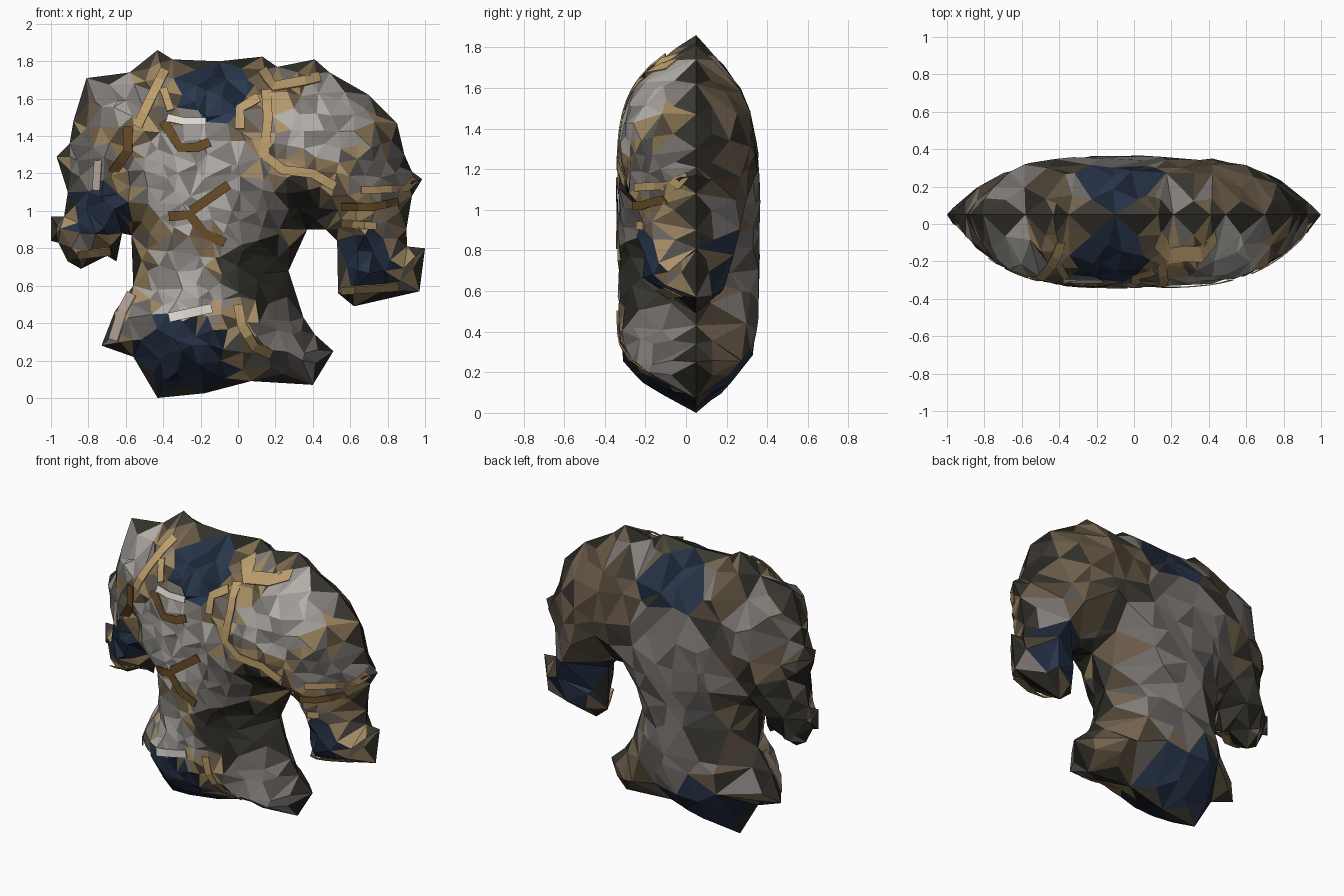
import bpy, bmesh, math, random
from mathutils import Vector as V
from mathutils.geometry import delaunay_2d_cdt, intersect_point_line

if "Cube" in bpy.data.objects:
    bpy.data.objects.remove(bpy.data.objects["Cube"])

random.seed(4)
SEAM_Y = 0.05

# Front silhouette (x, z), clockwise, one profile per body part
collar = [(-.58, 1.74), (-.43, 1.86), (-.35, 1.81), (-.1, 1.80), (.13, 1.825), (.21, 1.77)]
long_sleeve = [(.41, 1.81), (.49, 1.74), (.70, 1.62), (.85, 1.47), (.89, 1.30), (.93, 1.21),
               (.985, 1.17), (.93, 1.08), (.90, .90), (.905, .81), (1.0, .80), (.97, .57),
               (.62, .49), (.535, .56), (.53, .84), (.47, .90), (.37, .90)]
skirt = [(.27, .68), (.35, .43), (.41, .34), (.51, .25), (.40, .07), (.07, .09), (-.18, .025),
         (-.43, 0), (-.56, .22), (-.73, .28), (-.66, .46), (-.56, .60), (-.57, .87)]
bent_sleeve = [(-.62, .88), (-.65, .73), (-.70, .76), (-.84, .69), (-.91, .73), (-.96, .83),
               (-1, .84), (-1, .97), (-.93, .97), (-.91, 1.10), (-.97, 1.29), (-.90, 1.36),
               (-.88, 1.48), (-.81, 1.71)]
outline = [V(p) for p in reversed(collar + long_sleeve + skirt + bent_sleeve)]
edges = list(zip(outline, outline[1:] + outline[:1]))
crease = (V((-.6, .88)), V((-.62, 1.2)))          # armpit fold of the bent sleeve


def seg_dist(p, a, b):
    q, t = intersect_point_line(p, a, b)
    q = V(q[:2])
    if t < 0 or t > 1:
        q = a if t < 0 else b
    return (p - q).length


def inside(p):
    hit = False
    for a, b in edges:
        if (a.y > p.y) != (b.y > p.y) and p.x < (b.x - a.x) * (p.y - a.y) / (b.y - a.y) + a.x:
            hit = not hit
    return hit


def rim(p):
    return min(seg_dist(p, a, b) for a, b in edges) if inside(p) else 0.0


FRONT = (.38, .31, 5.5)       # thickness, rounding radius, vertical fullness
BACK = (.31, .36, 4)


def puff(p, form):
    """Half thickness of the shell at a silhouette point."""
    amp, radius, full = form
    d = rim(p)
    if d <= 0:
        return 0
    d = min(d, seg_dist(p, *crease) + .1)
    h = 1 - (1 - min(d / radius, 1)) ** 2
    side_limit = 1 - min(abs(p.x), 1) ** 3.5
    height_limit = 1 - abs((p.y - .85) / 1.0) ** full
    return amp * max(0, min(h, side_limit, height_limit))


# Colours
mats = {}


def mat(name, rgb):
    if name not in mats:
        m = bpy.data.materials.new(name)
        m.diffuse_color = (*rgb, 1)
        m.use_nodes = True
        m.node_tree.nodes["Principled BSDF"].inputs["Base Color"].default_value = m.diffuse_color
        mats[name] = m
    return mats[name]


palette = {"grey": (.36, .34, .32), "tan": (.34, .24, .12), "navy": (.018, .03, .058),
           "dark": (.035, .032, .025), "brown": (.13, .095, .06), "stone": (.17, .155, .145)}
SHADES = (.6, 1, 1.3)
shades = [(k, s) for k in palette for s in SHADES]
shade_mats = [mat(f"{k}_{s}", [c * s for c in palette[k]]) for k, s in shades]

# Colour patches: x, z, radius, colour
front_patches = [(-.25, 1.2, .31, "grey"), (.47, 1.5, .22, "grey"), (-.3, .62, .2, "grey"),
                 (-.65, 1.6, .13, "grey"), (.28, .33, .2, "stone"), (.75, 1.2, .14, "stone"),
                 (-.12, 1.66, .18, "navy"), (-.3, .18, .25, "navy"), (-.75, 1.0, .15, "navy"),
                 (.7, .72, .15, "navy"), (.1, .68, .2, "dark"), (.33, 1.03, .14, "dark"),
                 (.08, 1.0, .18, "stone"), (-.8, 1.25, .12, "stone")]
back_patches = [(-.1, 1.1, .38, "stone"), (-.1, 1.65, .2, "navy"), (.5, 1.5, .2, "brown"),
                (-.65, 1.5, .18, "stone"), (-.25, .15, .27, "navy"), (-.1, .55, .25, "stone"),
                (.7, .75, .17, "navy"), (-.78, .95, .18, "dark"), (.3, .3, .2, "brown")]


def shell(name, side, form, step, bump, patches, filler):
    pts = list(outline)
    for a, b in edges:                              # ring just inside the rim
        n = V((a.y - b.y, b.x - a.x)).normalized()
        p = (a + b) / 2 + n * .05
        if rim(p) > .03:
            pts.append(p)
    for i in range(int(2 / step) + 1):              # scattered interior points
        for j in range(int(1.9 / step) + 1):
            p = V((-1 + (i + random.uniform(-.38, .38)) * step,
                   (j + random.uniform(-.38, .38)) * step))
            if rim(p) > .065:
                pts.append(p)
    vs, _, fs, *_ = delaunay_2d_cdt(pts, [], [list(range(len(outline)))], 1, 1e-5)
    bm = bmesh.new()
    bv = []
    for p in vs:
        p = V(p[:2])
        h = puff(p, form) if rim(p) > .01 else 0
        if h:
            h = max(.01, h + random.uniform(-bump, bump))
        bv.append(bm.verts.new((p.x, SEAM_Y + side * h, p.y)))
    for f in fs:
        face = bm.faces.new([bv[i] for i in f])
        face.normal_update()
        if face.normal.y * side < 0:
            face.normal_flip()
        c = face.calc_center_median()
        score, kind = min((math.hypot(c.x - x, c.z - z) / r, k) for x, z, r, k in patches)
        if score > random.uniform(.85, 1.15):
            kind = random.choice(filler)
        if rim(V((c.x, c.z))) < .03:
            kind = "dark"
        face.material_index = shades.index((kind, random.choice(SHADES)))
    me = bpy.data.meshes.new(name)
    bm.to_mesh(me)
    bm.free()
    for m in shade_mats:
        me.materials.append(m)
    ob = bpy.data.objects.new(name, me)
    bpy.context.collection.objects.link(ob)


# Faceted front and back halves meeting at the side seam
shell("front_armour", -1, FRONT, .085, .012, front_patches, ["tan", "tan", "stone", "brown"])
shell("back_armour", 1, BACK, .145, .008, back_patches, ["brown", "brown", "stone", "dark"])


def ribbon(name, path, colour, width=.05):
    """Thin bent strip lying just above the front shell."""
    path = [V(p) for p in path]
    dense = []
    for a, b in zip(path, path[1:]):
        n = max(1, round((b - a).length / .07))
        dense += [a.lerp(b, k / n) for k in range(n)]
    dense.append(path[-1])
    bm = bmesh.new()
    rows = []
    for i, p in enumerate(dense):
        t = (dense[min(i + 1, len(dense) - 1)] - dense[max(i - 1, 0)]).normalized()
        off = V((-t.y, t.x)) * width / 2
        rows.append([bm.verts.new((q.x, SEAM_Y - puff(q, FRONT) - .014, q.y))
                     for q in (p + off, p - off)])
    for r, s in zip(rows, rows[1:]):
        f = bm.faces.new((r[0], r[1], s[1], s[0]))
        f.normal_update()
        if f.normal.y > 0:
            f.normal_flip()
    me = bpy.data.meshes.new(name)
    bm.to_mesh(me)
    bm.free()
    me.materials.append(colour)
    ob = bpy.data.objects.new(name, me)
    bpy.context.collection.objects.link(ob)
    ob.modifiers.new("thickness", "SOLIDIFY").thickness = .006


gold, bronze = mat("gold", (.5, .34, .15)), mat("bronze", (.14, .075, .02))
pale, rose = mat("pale", (.75, .72, .66)), mat("rose", (.5, .4, .34))

# Trim strips
ribbon("right_collar_trim", [(.13, 1.76), (.19, 1.67), (.36, 1.70), (.44, 1.72)], gold)
ribbon("neck_trim", [(.01, 1.44), (.01, 1.55), (.11, 1.61)], gold)
ribbon("left_collar_trim", [(-.39, 1.76), (-.47, 1.6), (-.54, 1.45)], gold)
ribbon("left_neck_trim", [(-.40, 1.66), (-.36, 1.54)], gold, .04)
ribbon("throat_strip", [(-.38, 1.50), (-.29, 1.48), (-.17, 1.48)], pale, .04)
ribbon("upper_chest_strip", [(-.40, 1.48), (-.31, 1.34), (-.22, 1.34), (-.15, 1.37)], bronze)
ribbon("belly_strip_upper", [(-.05, 1.14), (-.25, 1.0)], bronze)
ribbon("belly_strip_lower", [(-.37, .97), (-.26, .98), (-.18, .88), (-.07, .83)], bronze)
ribbon("shoulder_edge_trim", [(.15, 1.65), (.16, 1.5), (.14, 1.3), (.24, 1.22), (.4, 1.2), (.52, 1.13)], gold)
ribbon("elbow_trim", [(.66, 1.11), (.90, 1.12), (.95, 1.17)], gold, .04)
ribbon("elbow_strip", [(.55, 1.02), (.72, 1.02), (.86, 1.05)], bronze, .04)
ribbon("forearm_trim", [(.55, .93), (.74, .92)], gold, .04)
ribbon("cuff_trim", [(.55, .57), (.7, .58), (.86, .59)], gold, .04)
ribbon("skirt_trim", [(0, .5), (.02, .39), (.09, .27), (.18, .23)], gold)
ribbon("waist_strip", [(-.37, .43), (-.14, .48)], pale)
ribbon("hip_trim", [(-.57, .56), (-.62, .47), (-.67, .31)], rose)
ribbon("left_arm_strip", [(-.59, 1.45), (-.59, 1.32), (-.67, 1.2)], bronze)
ribbon("left_elbow_strip", [(-.75, 1.27), (-.76, 1.11)], rose, .04)
ribbon("left_cuff_trim", [(-.86, .76), (-.68, .78)], gold, .04)
